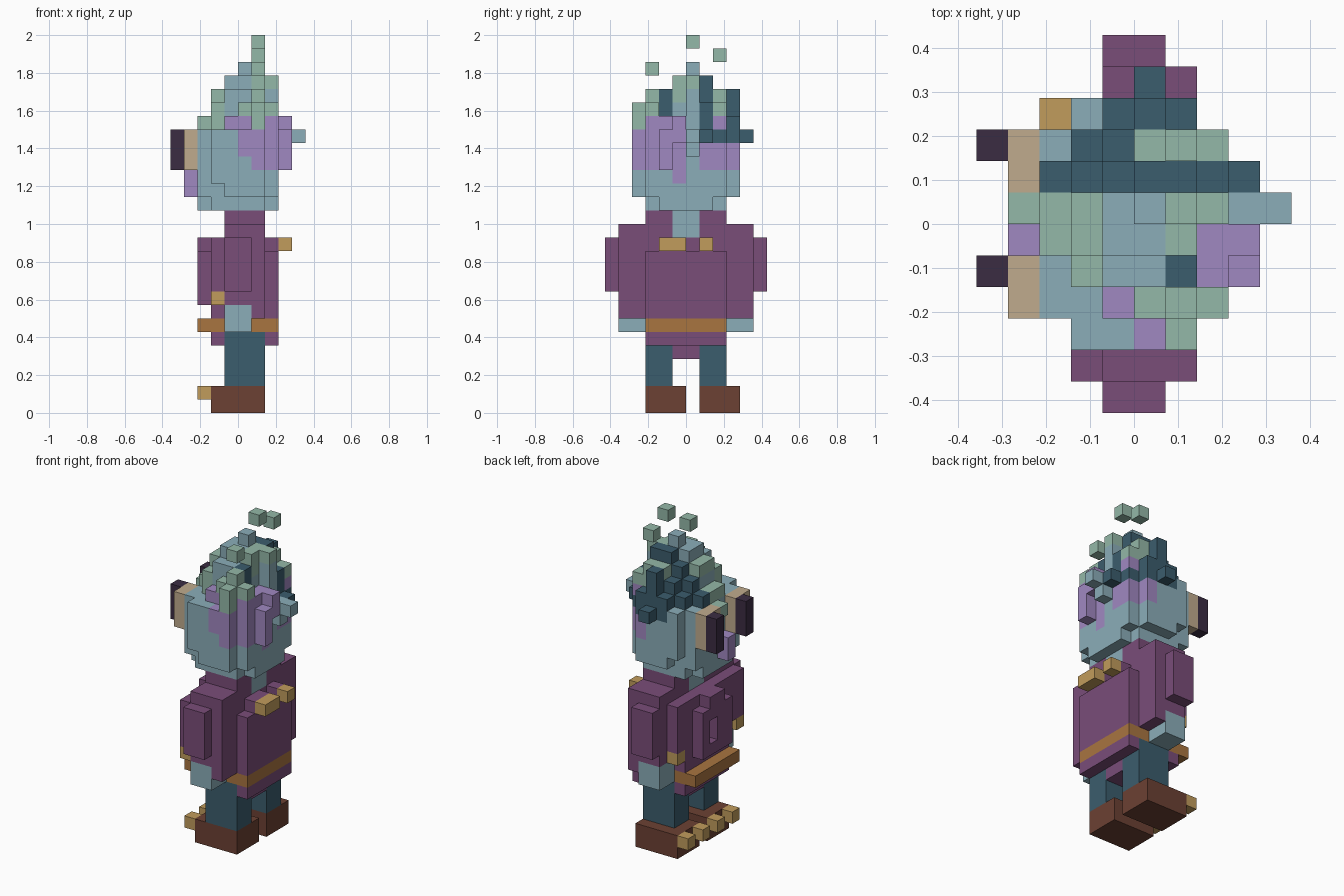
import bpy, bmesh

old = bpy.data.objects.get("Cube")
if old:
    bpy.data.objects.remove(old, do_unlink=True)

U = 2 / 28  # edge of one block


def lin(c):
    return c / 12.92 if c <= 0.04045 else ((c + 0.055) / 1.055) ** 2.4


PALETTE = {
    "L": ("pale_blue_skin", "8BAEB9"), "G": ("sage_green", "94B8A8"),
    "V": ("lavender", "A088C1"), "P": ("plum_cloth", "7A4D79"),
    "D": ("deep_teal", "3B5D6D"), "Y": ("gold", "C19C5C"),
    "O": ("orange_belt", "A97540"), "B": ("brown_boot", "6C4133"),
    "T": ("tan", "C0AB8D"), "K": ("dark_violet", "3B2C42"),
}
MATS = {}
for key, (name, code) in PALETTE.items():
    rgba = [lin(int(code[i:i + 2], 16) / 255) for i in (0, 2, 4)] + [1]
    m = bpy.data.materials.new(name)
    m.use_nodes = True
    m.diffuse_color = rgba
    b = m.node_tree.nodes["Principled BSDF"]
    b.inputs["Base Color"].default_value = rgba
    b.inputs["Roughness"].default_value = 0.9
    MATS[key] = m

cells = {}  # (x, y, z) -> (part, colour); later fills replace earlier ones


def fill(part, col, xs, ys, zs):
    for x in range(*xs):
        for y in range(*ys):
            for z in range(*zs):
                cells[x, y, z] = (part, col)


def clear(xs, ys, zs):
    for x in range(*xs):
        for y in range(*ys):
            for z in range(*zs):
                cells.pop((x, y, z), None)


def both(part, col, xs, ys, zs):
    """Fill a block and its mirror across y = 0."""
    fill(part, col, xs, ys, zs)
    fill(part, col, xs, (-ys[1], -ys[0]), zs)


# Coat body, skirt, shoulders and collar
fill("coat", "P", (-2, 3), (-3, 3), (5, 12))
fill("coat", "P", (-2, 2), (-3, 3), (12, 13))
fill("coat", "P", (-1, 2), (-5, 5), (13, 14))
fill("coat", "P", (-1, 2), (-3, 3), (14, 15))
fill("coat", "P", (-1, 2), (-1, 1), (4, 5))
# Raised coat front with an opening
fill("coat", "P", (-3, -2), (-2, 2), (8, 12))
fill("coat", "P", (-3, -2), (-1, 1), (12, 13))
clear((-3, -2), (0, 1), (9, 11))

# Sleeves
both("sleeves", "P", (-1, 2), (3, 5), (7, 13))
fill("sleeves", "P", (-2, -1), (-5, -3), (9, 13))
fill("sleeves", "P", (-2, -1), (3, 4), (9, 13))
both("sleeves", "P", (-1, 1), (5, 6), (9, 13))

# Hands, cuff buttons, belt
both("hands", "L", (-1, 1), (3, 5), (6, 8))
fill("cuff_buttons", "Y", (-2, -1), (-5, -4), (8, 9))
fill("cuff_buttons", "Y", (-2, -1), (3, 4), (8, 9))
fill("belt", "O", (-3, 3), (-3, 3), (6, 7))

# Beads behind the collar on small pads
for ys in ((-2, 0), (1, 2)):
    fill("coat", "P", (2, 3), ys, (12, 13))
    fill("collar_beads", "Y", (3, 4), ys, (12, 13))

# Legs, boots and toes
both("legs", "D", (-1, 2), (1, 3), (2, 6))
for y in (-3, 1):
    fill("boots", "B", (-2, 2), (y, y + 3), (0, 2))
    for t in (y, y + 2):
        fill("toes", "Y", (-3, -2), (t, t + 1), (1, 2))

# Neck and stepped head
fill("neck", "L", (-1, 2), (-1, 1), (13, 15))
fill("head", "L", (-3, 3), (-2, 2), (15, 16))
fill("head", "L", (-2, 2), (-3, 3), (15, 16))
fill("head", "L", (-3, 3), (-3, 3), (16, 21))
both("head", "L", (-2, 2), (3, 4), (17, 21))
both("head", "L", (-1, 2), (3, 4), (16, 17))
# Lavender patches on the back of the head
fill("head", "V", (1, 3), (-3, 0), (18, 21))
fill("head", "V", (1, 3), (1, 3), (18, 21))
fill("head", "V", (0, 2), (-4, -3), (19, 21))
fill("head", "V", (1, 2), (-4, -3), (18, 19))
fill("head", "V", (1, 2), (3, 4), (18, 20))
fill("head", "V", (2, 3), (-1, 0), (17, 18))
# Knots at the back of the head
fill("back_knots", "V", (3, 4), (-2, -1), (18, 21))
fill("back_knots", "V", (3, 4), (-1, 0), (20, 22))
fill("back_knots", "L", (3, 4), (0, 1), (19, 21))
fill("back_knots", "L", (4, 5), (0, 1), (20, 21))

# Eyes, nose and brow
for lo, pupil in ((-3, -2), (1, 2)):
    fill("eye_rims", "T", (-4, -3), (lo, lo + 2), (18, 21))
    fill("pupils", "K", (-5, -4), (pupil, pupil + 1), (18, 21))
fill("nose", "V", (-4, -3), (-1, 0), (16, 18))
fill("brow_tuft", "G", (-4, -3), (0, 1), (20, 21))

# Hair columns: for each row, first x, colours and top heights
HAIR = {
    -4: (1, "G", [23]),
    -3: (-1, "VGGG", [22, 23, 24, 23]),
    -2: (-2, "GLLDV", [23, 24, 24, 24, 22]),
    -1: (-3, "GGLLGV", [22, 24, 25, 25, 25, 22]),
    0: (-3, "GGLLGG", [22, 24, 25, 26, 25, 25]),
    1: (-3, "DDDDDD", [22, 23, 24, 25, 25, 23]),
    2: (-2, "DDGGG", [22, 23, 24, 24, 23]),
    3: (-1, "DDD", [22, 24, 22]),
}
for y, (x0, cols, tops) in HAIR.items():
    for i, (c, top) in enumerate(zip(cols, tops)):
        x = x0 + i
        fill("hair", c, (x, x + 1), (y, y + 1), (21, top))
        if top > 23 and c == "G" and y < 1:
            fill("hair", "L", (x, x + 1), (y, y + 1), (21, 23))
fill("hair", "V", (0, 3), (-3, -1), (21, 22))
fill("hair", "V", (2, 3), (2, 3), (21, 22))
fill("hair", "L", (2, 3), (0, 1), (20, 24))
# Dark hair down the far side
fill("hair", "D", (-1, 2), (3, 4), (20, 22))
fill("hair", "D", (2, 4), (1, 2), (20, 21))
fill("hair", "D", (2, 3), (1, 3), (20, 21))
fill("hair", "D", (0, 1), (4, 5), (20, 21))
# Loose floating tufts
for y, z in ((0, 27), (2, 26), (-3, 25)):
    fill("loose_tufts", "G", (1, 2), (y, y + 1), (z, z + 1))

# Corner offsets of a block side for each axis and direction
SQUARE = ((0, 0), (1, 0), (1, 1), (0, 1))


def build(part):
    """Mesh the exposed sides of one part and merge its flat areas."""
    bm = bmesh.new()
    used = sorted({c for p, c in cells.values() if p == part})
    verts = {}
    for pos, (p, c) in cells.items():
        if p != part:
            continue
        for axis in range(3):
            for side in (0, 1):
                near = list(pos)
                near[axis] += 2 * side - 1
                if tuple(near) in cells:
                    continue
                loop = []
                for a, b in SQUARE if side else SQUARE[::-1]:
                    k = list(pos)
                    k[axis] += side
                    k[(axis + 1) % 3] += a
                    k[(axis + 2) % 3] += b
                    k = tuple(k)
                    if k not in verts:
                        verts[k] = bm.verts.new([v * U for v in k])
                    loop.append(verts[k])
                bm.faces.new(loop).material_index = used.index(c)
    bmesh.ops.dissolve_limit(bm, angle_limit=0.01, verts=bm.verts[:],
                             edges=bm.edges[:], delimit={"MATERIAL"})
    me = bpy.data.meshes.new(part)
    bm.to_mesh(me)
    bm.free()
    for c in used:
        me.materials.append(MATS[c])
    bpy.context.collection.objects.link(bpy.data.objects.new(part, me))


for part in sorted({p for p, c in cells.values()}):
    build(part)
